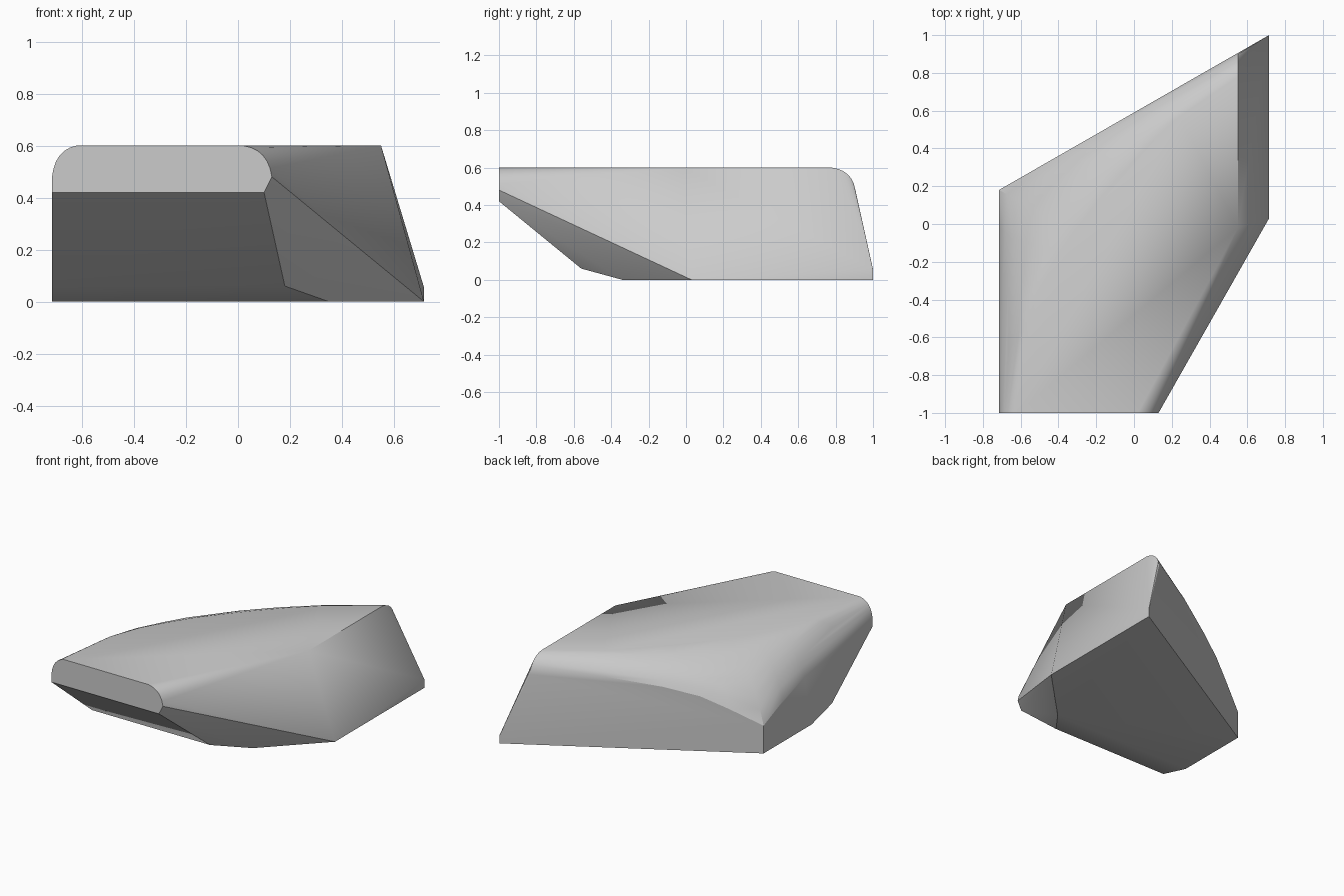
import bpy
import bmesh
from mathutils import Vector

cube = bpy.data.objects.get("Cube")
if cube:
    bpy.data.objects.remove(cube, do_unlink=True)

HALF_WIDTH, HEIGHT = 0.715, 0.6
BACK_RIGHT = Vector((HALF_WIDTH, 1.0, 0.0))
BACK_LEFT = Vector((-HALF_WIDTH, 0.18, 0.0))


def back_edge(fraction, height):
    """Point on the upright slanted back wall."""
    point = BACK_RIGHT.lerp(BACK_LEFT, fraction)
    point.z = height
    return point


def side_edge(depth, height):
    """Point on the upright side wall."""
    return Vector((-HALF_WIDTH, depth, height))


def rounded_section(top, edge, bulge, steps=6):
    """Curved section from the flat top down to the wall edge."""
    corner = Vector((edge.x, edge.y, top.z))
    control = top.lerp(edge, 0.5).lerp(corner, bulge)
    points = []
    for i in range(steps + 1):
        t = i / steps
        points.append(top.lerp(control, t).lerp(control.lerp(edge, t), t))
    return points


# Rounded shoulder: outline of the flat top paired with the wall edge
shoulder = [
    ((-0.62, -1.0), side_edge(-1.0, 0.48)),
    ((-0.58, -0.56), side_edge(-0.7, 0.43)),
    ((-0.5, -0.34), side_edge(-0.26, 0.355)),
    ((-0.4, -0.17), side_edge(-0.03, 0.28)),
    ((-0.31, -0.03), side_edge(0.18, 0.19)),
    ((-0.18, 0.13), back_edge(0.87, 0.295)),
    ((-0.07, 0.26), back_edge(0.76, 0.375)),
    ((0.08, 0.42), back_edge(0.62, 0.43)),
    ((0.24, 0.57), back_edge(0.4, 0.485)),
    ((0.55, 0.78), back_edge(0.115, 0.48)),
]
points = []
for index, (top, edge) in enumerate(shoulder):
    at_end = index in (0, len(shoulder) - 1)
    points += rounded_section(Vector((*top, HEIGHT)), edge, 0.75 if at_end else 0.45)

# Rounded front corner that fades into the sharp top corner
points += rounded_section(Vector((0.02, -1, HEIGHT)), Vector((0.13, -1, 0.48)), 0.75)
points.append(Vector((0.55, -0.02, HEIGHT)))

# Sloped underside: (depth, height, right end of the edge)
for depth, height, right_end in ((-1, 0.42, 0.1), (-0.56, 0.06, 0.18), (-0.34, 0, 0.35)):
    points.append(side_edge(depth, height))
    points.append(Vector((right_end, depth, height)))

# Base corners
points += [BACK_RIGHT, back_edge(0, 0.055), BACK_LEFT, Vector((HALF_WIDTH, 0.03, 0))]

# Skin the convex block
bm = bmesh.new()
for point in points:
    bm.verts.new(point)
bmesh.ops.remove_doubles(bm, verts=bm.verts[:], dist=0.001)
hull = bmesh.ops.convex_hull(bm, input=bm.verts[:])
spare = {v for v in hull["geom_interior"] + hull["geom_unused"]
         if isinstance(v, bmesh.types.BMVert)}
bmesh.ops.delete(bm, geom=list(spare), context="VERTS")
bmesh.ops.dissolve_limit(bm, angle_limit=0.01, verts=bm.verts[:], edges=bm.edges[:])
bmesh.ops.recalc_face_normals(bm, faces=bm.faces[:])
mesh = bpy.data.meshes.new("stone_block")
bm.to_mesh(mesh)
bm.free()

# Plain grey surface
grey = bpy.data.materials.new("light grey")
grey.use_nodes = True
colour = (0.6, 0.6, 0.6, 1.0)
grey.diffuse_color = colour
grey.node_tree.nodes["Principled BSDF"].inputs["Base Color"].default_value = colour
mesh.materials.append(grey)

block = bpy.data.objects.new("stone_block", mesh)
bpy.context.collection.objects.link(block)
bpy.context.view_layer.objects.active = block
block.select_set(True)
bpy.ops.object.shade_smooth_by_angle(angle=0.45)
